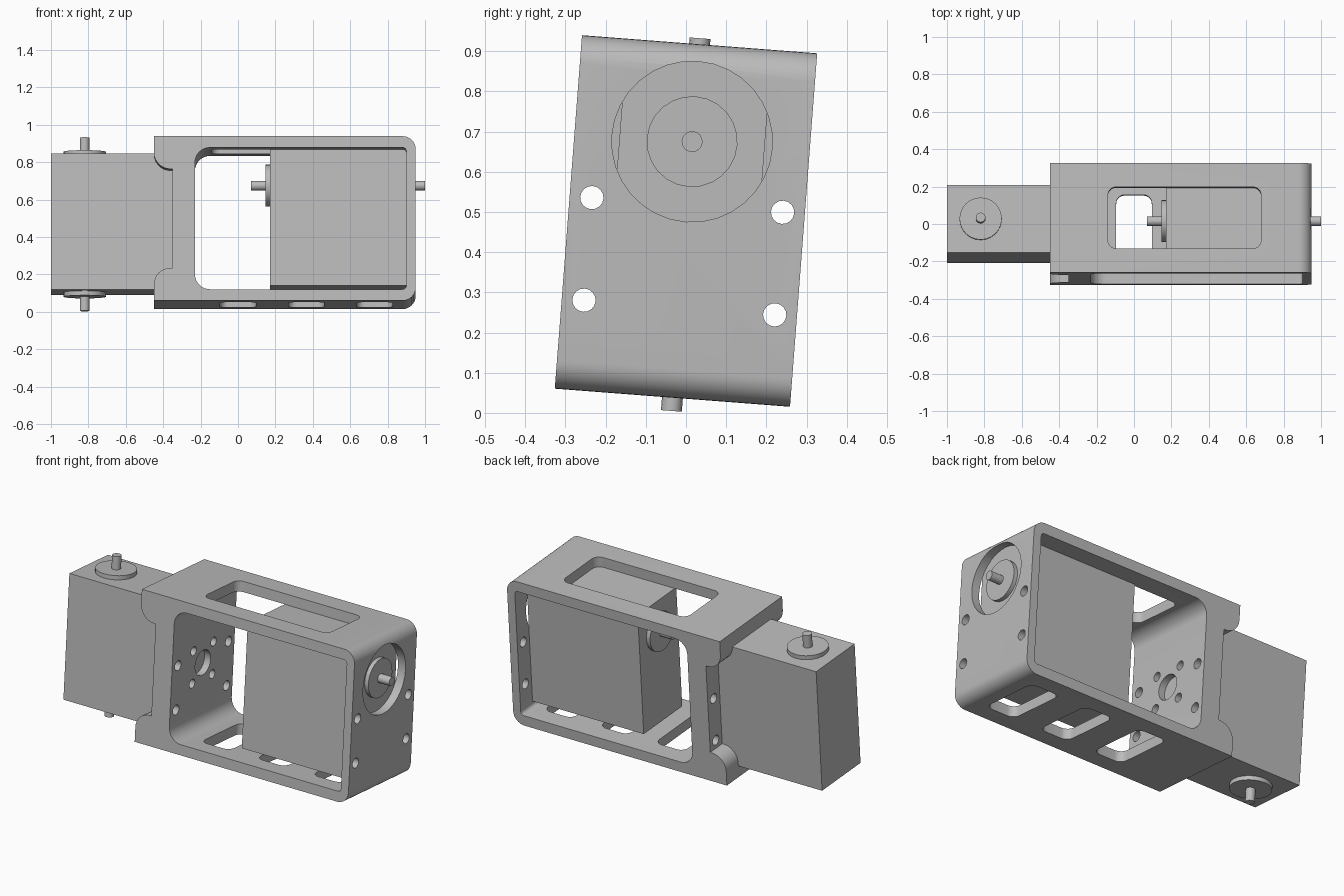
import bpy, bmesh
from math import radians, pi, sin, cos, tan
from mathutils import Vector

if "Cube" in bpy.data.objects:
    bpy.data.objects.remove(bpy.data.objects["Cube"], do_unlink=True)

TILT = radians(-4.4)
CENTRE_Z = 0.4775

grey = bpy.data.materials.new("plain grey")
grey.use_nodes = True
grey.diffuse_color = (0.5, 0.5, 0.5, 1)
grey.node_tree.nodes["Principled BSDF"].inputs["Base Color"].default_value = (0.5, 0.5, 0.5, 1)

PLACE = {"x": lambda a, b, t: (t, a, b),
         "y": lambda a, b, t: (a, t, b),
         "z": lambda a, b, t: (a, b, t)}


def fillet(corners, steps=8):
    """Outline from (a, b, radius) corners, each rounded by its radius."""
    out = []
    n = len(corners)
    for i, (a, b, r) in enumerate(corners):
        p = Vector((a, b))
        if not r:
            out.append(p)
            continue
        d0 = (Vector(corners[i - 1][:2]) - p).normalized()
        d1 = (Vector(corners[(i + 1) % n][:2]) - p).normalized()
        half = d0.angle(d1) / 2
        mid = p + (d0 + d1).normalized() * (r / sin(half))
        s = p + d0 * (r / tan(half)) - mid
        e = p + d1 * (r / tan(half)) - mid
        sweep = pi - 2 * half
        for k in range(steps + 1):
            f = k / steps
            out.append(mid + (s * sin((1 - f) * sweep) + e * sin(f * sweep)) / sin(sweep))
    return out


def rect(a0, a1, b0, b1, r=0):
    return fillet([(a0, b0, r), (a1, b0, r), (a1, b1, r), (a0, b1, r)])


def circle(a, b, r, n=24):
    return [(a + r * cos(2 * pi * k / n), b + r * sin(2 * pi * k / n)) for k in range(n)]


def prism(name, outline, axis, t0, t1):
    """Extrude an outline along an axis."""
    bm = bmesh.new()
    ends = [[bm.verts.new(PLACE[axis](p[0], p[1], t)) for p in outline] for t in (t0, t1)]
    n = len(outline)
    for ring in ends:
        bm.faces.new(ring)
    for i in range(n):
        j = (i + 1) % n
        bm.faces.new((ends[0][i], ends[0][j], ends[1][j], ends[1][i]))
    bmesh.ops.recalc_face_normals(bm, faces=bm.faces)
    mesh = bpy.data.meshes.new(name)
    bm.to_mesh(mesh)
    bm.free()
    mesh.materials.append(grey)
    ob = bpy.data.objects.new(name, mesh)
    bpy.context.scene.collection.objects.link(ob)
    return ob


def cut(ob, cutters):
    """Subtract the cutters, bake the result and delete them."""
    for c in cutters:
        c.hide_render = True
        m = ob.modifiers.new("cut", "BOOLEAN")
        m.operation, m.solver, m.object = "DIFFERENCE", "EXACT", c
    deps = bpy.context.evaluated_depsgraph_get()
    mesh = bpy.data.meshes.new_from_object(ob.evaluated_get(deps))
    ob.modifiers.clear()
    ob.data = mesh
    for c in cutters:
        bpy.data.objects.remove(c, do_unlink=True)


# Bracket frame: rounded outer outline with two lobes on the left end
frame = prism("bracket_frame", fillet([
    (-0.45, 0.441, 0), (0.95, 0.441, 0.07), (0.95, -0.441, 0.07), (-0.45, -0.441, 0),
    (-0.45, -0.265, 0.09), (-0.35, -0.265, 0), (-0.35, 0.265, 0), (-0.45, 0.265, 0.09)]),
    "y", -0.2935, 0.2935)

cutters = [
    # Main opening through the frame
    prism("opening", fillet([(-0.23, 0.38, 0.08), (0.9, 0.38, 0.02),
                             (0.9, -0.38, 0.02), (-0.23, -0.38, 0.08)]), "y", -1, 1),
    # Top window
    prism("top_window", rect(-0.14, 0.68, -0.165, 0.165, 0.045), "z", 0.2, 1),
    # Large round hole in the right wall
    prism("round_hole", circle(0, 0.198, 0.2, 32), "x", 0.899, 1.2),
    # Centre hole in the left wall
    prism("centre_hole", circle(0, -0.013, 0.073), "x", -0.6, 0),
]
# Three bottom windows
for x in (0, 0.365, 0.73):
    cutters.append(prism("bottom_window", rect(x - 0.095, x + 0.095, -0.186, 0.186, 0.045),
                         "z", -1, -0.2))
for side in (-1, 1):
    # Screw holes through both end walls
    for w in (0.04, -0.216):
        cutters.append(prism("screw_hole", circle(side * 0.238, w, 0.029, 16), "x", -0.6, 1.2))
    # Small holes around the centre hole
    for w in (-0.107, 0.081):
        cutters.append(prism("ring_hole", circle(side * 0.094, w, 0.026, 16), "x", -0.6, 0))
cut(frame, cutters)
parts = [frame]


def motor(name, x0, x1, z0, z1, axis, a, b):
    """Box motor with a disc and a shaft on both ends of its axis."""
    parts.append(prism(name + "_body", rect(x0, x1, z0, z1), "y", -0.181, 0.181))
    lo, hi = (x0, x1) if axis == "x" else (z0, z1)
    for label, t, d in (("near", lo, -1), ("far", hi, 1)):
        parts.append(prism(f"{name}_{label}_disc", circle(a, b, 0.113), axis, t, t + d * 0.024))
        parts.append(prism(f"{name}_{label}_shaft", circle(a, b, 0.026, 16), axis, t, t + d * 0.1))


motor("inner_motor", 0.17, 0.9, -0.35, 0.379, "x", 0, 0.198)
motor("outer_motor", -1, -0.27, -0.374, 0.356, "z", -0.82, 0)

# Tilt everything, then shade curved walls smooth
bpy.ops.object.select_all(action="DESELECT")
for ob in parts:
    ob.rotation_euler.x = TILT
    ob.location.z = CENTRE_Z
    ob.select_set(True)
bpy.context.view_layer.objects.active = frame
bpy.ops.object.shade_smooth_by_angle(angle=radians(30))
